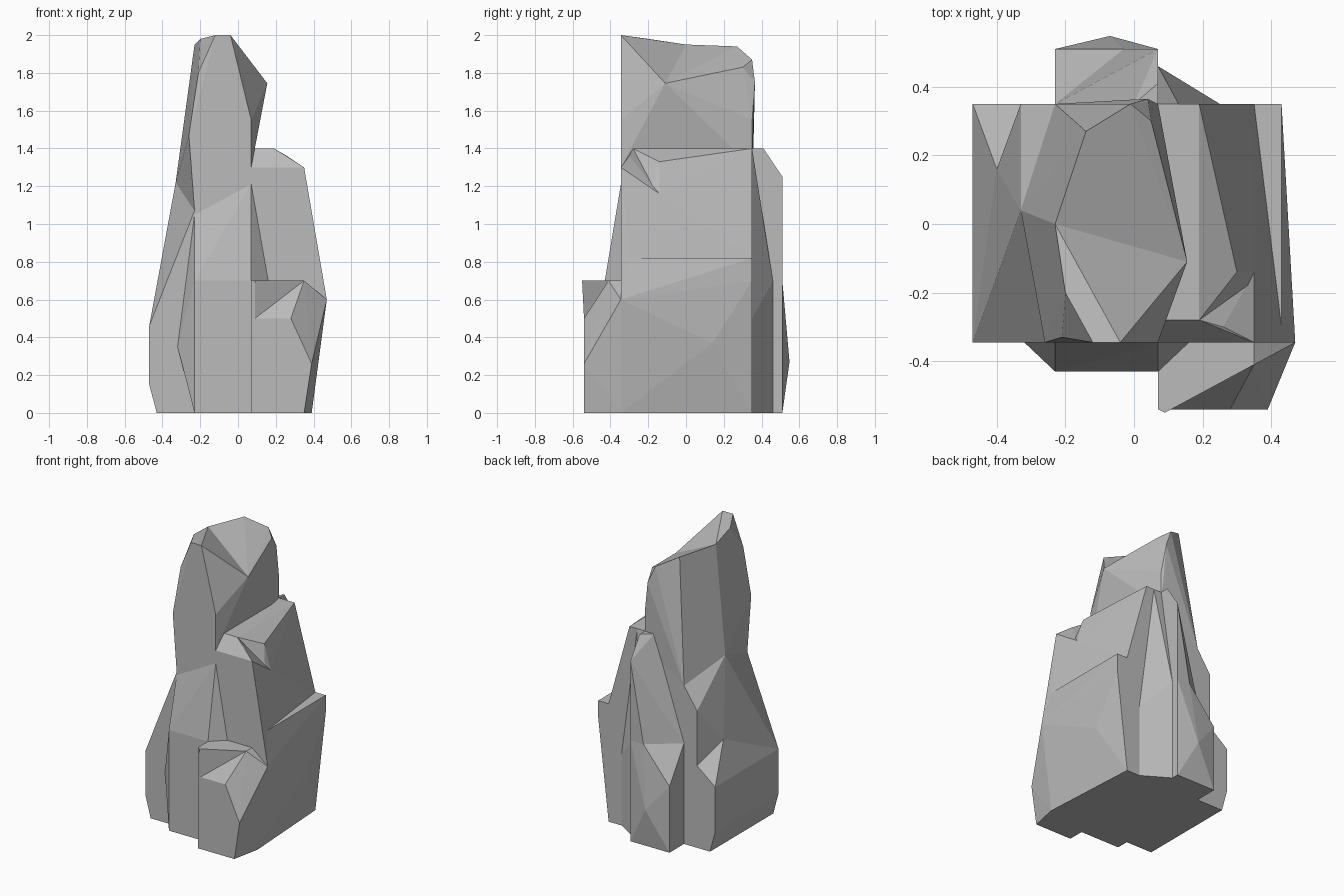
import bpy
import bmesh

cube = bpy.data.objects.get("Cube")
if cube:
    bpy.data.objects.remove(cube, do_unlink=True)

# One plain stone colour
stone = bpy.data.materials.new("grey_stone")
stone.use_nodes = True
stone.diffuse_color = (.5, .5, .5, 1)
bsdf = stone.node_tree.nodes["Principled BSDF"]
bsdf.inputs["Base Color"].default_value = stone.diffuse_color

# Shared planes: depth, width and height
FRONT, BACK, REAR, PORCH, BROW = -.345, .35, .51, -.43, -.54
LEFT, SEAM, RIGHT, INSET, EDGE = -.23, .07, .43, .35, .39
GROUND, HIP, STEP, LEDGE, SHELF, SUMMIT = 0, .5, .7, .82, 1.4, 2


def chunk(name, *groups):
    """Faceted convex stone wrapped around its corner points."""
    mesh = bpy.data.meshes.new(name)
    bm = bmesh.new()
    for group in groups:
        for point in group:
            bm.verts.new(point)
    hull = bmesh.ops.convex_hull(bm, input=bm.verts[:])
    spare = {item for item in hull["geom_interior"] + hull["geom_unused"]
             if isinstance(item, bmesh.types.BMVert)}
    bmesh.ops.delete(bm, geom=list(spare), context="VERTS")
    bmesh.ops.dissolve_limit(bm, angle_limit=.01, verts=bm.verts[:], edges=bm.edges[:])
    bmesh.ops.recalc_face_normals(bm, faces=bm.faces[:])
    bm.to_mesh(mesh)
    bm.free()
    mesh.materials.append(stone)
    obj = bpy.data.objects.new(name, mesh)
    bpy.context.scene.collection.objects.link(obj)


def span(x, *heights, near=FRONT, far=BACK):
    """Corners at each height on a near and a far plane."""
    return [(x, y, z) for z in heights for y in (near, far)]


def post(x, y, *heights):
    """Corners stacked on one upright, down to the ground."""
    return [(x, y, z) for z in (GROUND, *heights)]


# Corners shared by neighbouring stones
waist = [(-.33, .04, 1.22), (LEFT, FRONT, 1.07), (LEFT, BACK, 1.1)]
flank = span(-.4, STEP, near=-.27, far=.16)
neck = span(SEAM, 1.3, 1.55)
saddle = [(LEFT, GROUND, 1.95), (.155, -.11, 1.745)]
notch = (INSET, -.14, 1.16)
ledge_tip = (RIGHT, -.3, LEDGE)
shelf_front = [(x, -.28, SHELF) for x in (GROUND, .19)]
corner = (.47, FRONT, .6)
boulder_rim = [(.09, BROW, HIP), (INSET, -.41, STEP), (INSET, FRONT, STEP)]
pocket = [(LEFT, BACK, STEP), (-.03, REAR, STEP)]

# Tall pillar: base, trunk, and a head of two halves meeting in a saddle
chunk("pillar_base", flank, span(-RIGHT, GROUND), span(-.47, .15, .46),
      span(SEAM, GROUND, HIP), [(-.33, BACK, .57)])
chunk("pillar_trunk", waist, flank, span(SEAM, HIP, 1.3),
      [(-.47, FRONT, .46), (-.33, BACK, HIP), (-.33, BACK, .95)])
chunk("pillar_head_front", waist, neck, saddle,
      [(x, FRONT, SUMMIT) for x in (-.12, -.04)],
      [(-.26, FRONT, 1.47), (-.21, -.33, 1.8), (-.2, -.2, 1.98)])
chunk("pillar_head_back", waist, neck, saddle,
      [(-.14, .27, 1.94), (-.01, BACK, 1.87), (.05, .3, 1.83), (.04, .365, 1.75)])

# Shorter mass on the left: top, front shoulder and foot
chunk("shoulder_top", shelf_front, span(GROUND, STEP),
      [(x, BACK, SHELF) for x in (GROUND, .19)],
      [(.3, -.14, 1.33), notch, (INSET, BACK, LEDGE), ledge_tip])
chunk("shoulder_front", shelf_front, [notch, ledge_tip, corner],
      [(x, FRONT, 1.3) for x in (GROUND, INSET)],
      [(.26, -.3, 1.36), (GROUND, FRONT, STEP)])
chunk("shoulder_foot", span(GROUND, GROUND, LEDGE), span(RIGHT, LEDGE, near=-.3),
      post(INSET, BACK, HIP), post(EDGE, FRONT),
      [corner, (RIGHT, BACK, STEP), (RIGHT, .14, .37)])

# Low boulder at the front corner, with a lip on its top
chunk("front_boulder", boulder_rim, post(SEAM, FRONT, HIP), post(SEAM, BROW, HIP),
      post(INSET, BROW), post(EDGE, FRONT),
      [corner, (.28, BROW, HIP), (EDGE, BROW, .26)])
chunk("front_boulder_lip", boulder_rim, span(SEAM, HIP, STEP, near=BROW, far=FRONT),
      [(.09, -.55, STEP)])

# Slab leaning on the front
chunk("front_slab", post(LEFT, PORCH, STEP), post(SEAM, PORCH, STEP),
      post(LEFT, FRONT, 1.05), post(SEAM, FRONT, 1.21),
      [(-.32, FRONT, .35), (.16, FRONT, STEP)])

# Back buttress: foot, upper wedge and side fin
chunk("back_foot", pocket, post(LEFT, BACK), post(LEFT, REAR, .46),
      post(SEAM, BACK, STEP), post(SEAM, REAR, STEP), [(-SEAM, .548, .27)])
chunk("back_wedge", pocket, [(GROUND, BACK, SHELF)], span(SEAM, SHELF, far=.41, near=BACK),
      span(SEAM, STEP, near=BACK, far=REAR), [(SEAM, REAR, 1.25)])
chunk("back_fin", post(SEAM, BACK, SHELF), post(SEAM, .46, STEP),
      post(.25, BACK, HIP), [(.13, BACK, SHELF)])
